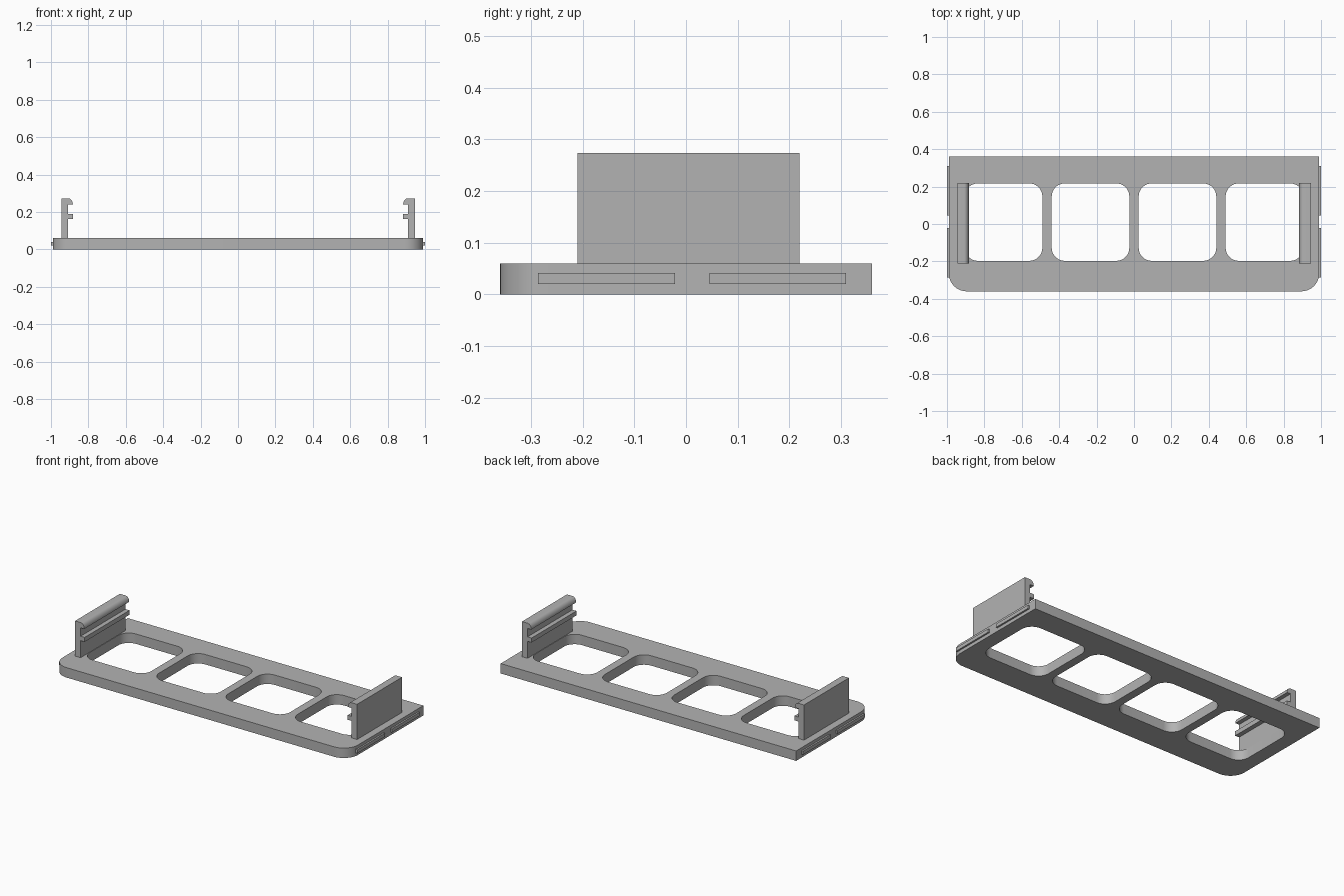
import bpy
import bmesh
from math import cos, sin, radians
from mathutils import Vector

cube = bpy.data.objects.get("Cube")
if cube:
    bpy.data.objects.remove(cube, do_unlink=True)

grey = bpy.data.materials.new("plain grey")
grey.use_nodes = True
tone = (0.45, 0.45, 0.45, 1)
grey.diffuse_color = tone
grey.node_tree.nodes["Principled BSDF"].inputs["Base Color"].default_value = tone


def rounded_rect(x0, x1, y0, y1, r_front, r_back, steps=10):
    """Outline with separate radii for the front and back corners."""
    corners = [(x1, y1, -1, -1, r_back, 0), (x0, y1, 1, -1, r_back, 90),
               (x0, y0, 1, 1, r_front, 180), (x1, y0, -1, 1, r_front, 270)]
    points = []
    for x, y, sx, sy, r, start in corners:
        if r == 0:
            points.append((x, y))
            continue
        for i in range(steps + 1):
            a = radians(start + 90 * i / steps)
            points.append((x + sx * r + r * cos(a), y + sy * r + r * sin(a)))
    return points


def finish(obj):
    """Merge seams, colour the part and keep hard edges sharp."""
    bm = bmesh.new()
    bm.from_mesh(obj.data)
    bmesh.ops.remove_doubles(bm, verts=bm.verts, dist=1e-5)
    bmesh.ops.recalc_face_normals(bm, faces=bm.faces)
    bm.to_mesh(obj.data)
    bm.free()
    obj.data.materials.clear()
    obj.data.materials.append(grey)
    bpy.ops.object.select_all(action='DESELECT')
    obj.select_set(True)
    bpy.context.view_layer.objects.active = obj
    bpy.ops.object.shade_smooth_by_angle(angle=radians(30))


def plate(name, outlines, height):
    """Flat plate: first outline is the rim, the others are openings."""
    curve = bpy.data.curves.new(name, 'CURVE')
    curve.dimensions = '2D'
    curve.fill_mode = 'BOTH'
    curve.extrude = height / 2
    for outline in outlines:
        spline = curve.splines.new('POLY')
        spline.points.add(len(outline) - 1)
        for p, (x, y) in zip(spline.points, outline):
            p.co = (x, y, 0, 1)
        spline.use_cyclic_u = True
    source = bpy.data.objects.new(name + " outline", curve)
    bpy.context.collection.objects.link(source)
    bpy.context.view_layer.update()
    graph = bpy.context.evaluated_depsgraph_get()
    mesh = bpy.data.meshes.new_from_object(source.evaluated_get(graph))
    bpy.data.objects.remove(source, do_unlink=True)
    for v in mesh.vertices:
        v.co.z += height / 2
    obj = bpy.data.objects.new(name, mesh)
    bpy.context.collection.objects.link(obj)
    finish(obj)


def prism(name, profile, y0, y1, side):
    """Profile in x and z, extruded along y, on the given side."""
    bm = bmesh.new()
    face = bm.faces.new([bm.verts.new((side * x, y0, z)) for x, z in profile])
    new = bmesh.ops.extrude_face_region(bm, geom=[face])["geom"]
    bmesh.ops.translate(bm, vec=Vector((0, y1 - y0, 0)),
                        verts=[v for v in new if isinstance(v, bmesh.types.BMVert)])
    mesh = bpy.data.meshes.new(name)
    bm.to_mesh(mesh)
    bm.free()
    obj = bpy.data.objects.new(name, mesh)
    bpy.context.collection.objects.link(obj)
    finish(obj)


# Base frame with four rounded openings
outlines = [rounded_rect(-0.99, 0.99, -0.36, 0.36, 0.095, 0)]
for i in range(4):
    cx = (i - 1.5) * 0.465
    outlines.append(rounded_rect(cx - 0.2075, cx + 0.2075, -0.197, 0.217, 0.07, 0.07))
plate("base_frame", outlines, 0.06)

# Clip wall with a rib and a rounded hook on its inner face
hook = [(0.883 + 0.024 * (1 - cos(radians(a))), 0.241 + 0.032 * sin(radians(a)))
        for a in range(90, -1, -15)]
clip = ([(0.908, 0.06), (0.945, 0.06), (0.945, 0.273)] + hook
        + [(0.908, 0.241), (0.908, 0.19), (0.881, 0.19), (0.881, 0.163), (0.908, 0.163)])
tab = [(0.985, 0.02), (1.0, 0.02), (1.0, 0.041), (0.985, 0.041)]

for side, label in ((1, "left"), (-1, "right")):
    prism(label + "_clip", clip, -0.21, 0.22, side)
    # Thin locating tabs on the end faces
    prism(label + "_front_tab", tab, -0.286, -0.021, side)
    prism(label + "_back_tab", tab, 0.045, 0.31, side)
